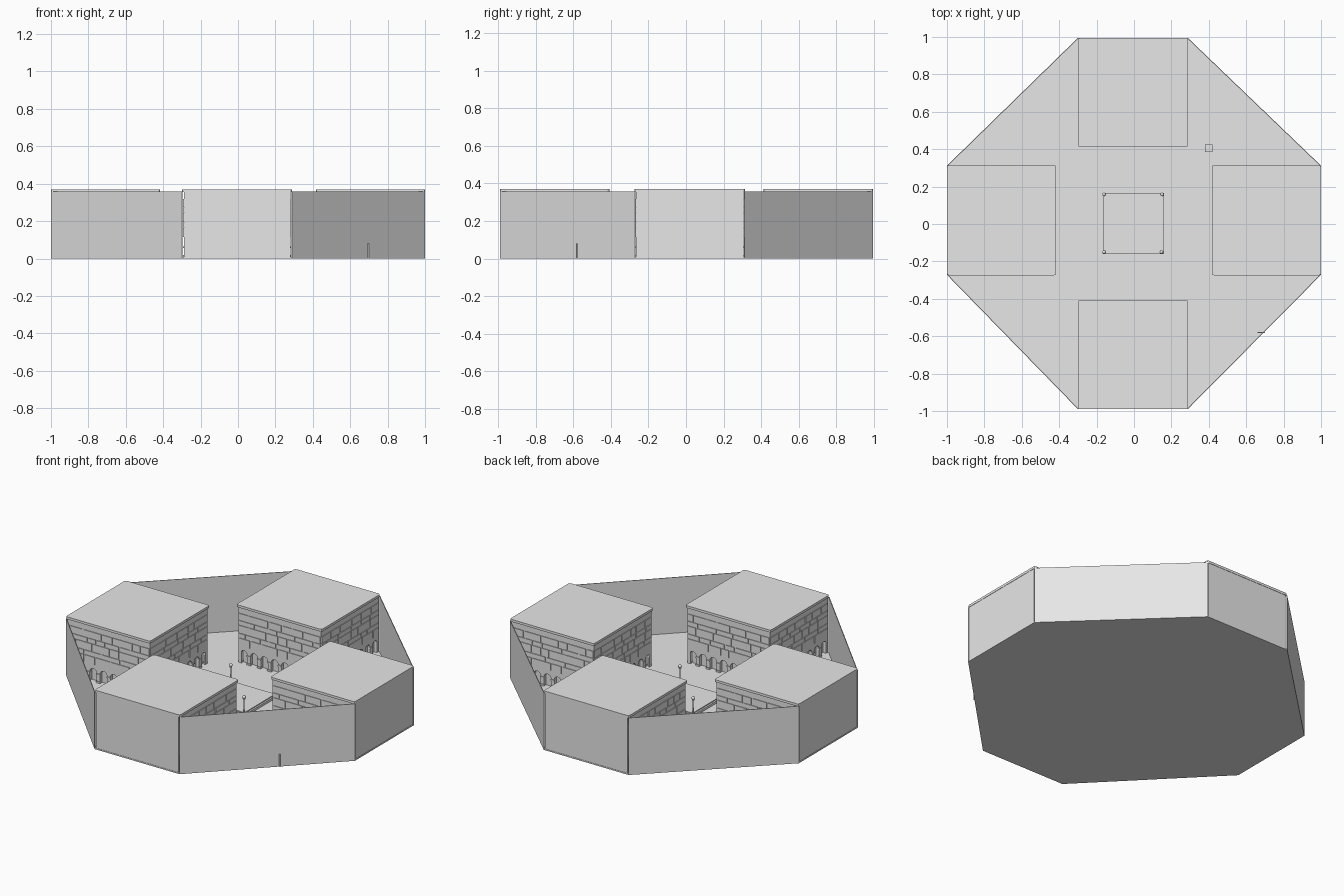
import bpy, bmesh, math, random
from mathutils import Matrix, Vector

if "Cube" in bpy.data.objects:
    bpy.data.objects.remove(bpy.data.objects["Cube"])

random.seed(4)
stone = bpy.data.materials.new("pale_grey_stone")
stone.diffuse_color = (0.8, 0.8, 0.8, 1)
stone.use_nodes = True
stone.node_tree.nodes["Principled BSDF"].inputs["Base Color"].default_value = stone.diffuse_color


def finish(name, bm, smooth=False):
    bmesh.ops.recalc_face_normals(bm, faces=bm.faces)
    me = bpy.data.meshes.new(name)
    bm.to_mesh(me)
    bm.free()
    me.materials.append(stone)
    if smooth:
        for p in me.polygons:
            p.use_smooth = True
    ob = bpy.data.objects.new(name, me)
    bpy.context.collection.objects.link(ob)
    return ob


def box(bm, x0, x1, y0, y1, z0, z1, m=Matrix()):
    t = Matrix.Translation(((x0 + x1) / 2, (y0 + y1) / 2, (z0 + z1) / 2))
    s = Matrix.Diagonal((x1 - x0, y1 - y0, z1 - z0, 1))
    return bmesh.ops.create_cube(bm, size=1, matrix=m @ t @ s)["verts"]


def prism(bm, pts, move):
    # extrude a closed outline along a vector
    f = bm.faces.new([bm.verts.new(p) for p in pts])
    ext = bmesh.ops.extrude_face_region(bm, geom=[f], use_keep_orig=True)
    vs = [e for e in ext["geom"] if isinstance(e, bmesh.types.BMVert)]
    bmesh.ops.translate(bm, verts=vs, vec=move)


H = 0.285        # half width of a building body
ARC = 0.11       # height of the arcade
TOP = 0.355


def facade(bm, m, n=8):
    # arcade plate: wall strip with round-headed openings
    pitch = 2 * H / n
    r, spring = pitch * 0.34, 0.065
    pts = [(-H, ARC), (-H, 0)]
    for i in range(n):
        c = -H + pitch * (i + 0.5)
        pts.append((c - r, 0))
        for k in range(9):
            a = math.pi * (1 - k / 8)
            pts.append((c + r * math.cos(a), spring + r * math.sin(a)))
        pts.append((c + r, 0))
    pts += [(H, 0), (H, ARC)]
    prism(bm, [m @ Vector((u, H - 0.02, z)) for u, z in pts],
          m.to_3x3() @ Vector((0, 0.02, 0)))
    # pillar capitals and feet
    for i in range(1, n):
        u = -H + pitch * i
        box(bm, u - 0.013, u + 0.013, H - 0.01, H + 0.004, 0.057, 0.065, m)
        box(bm, u - 0.013, u + 0.013, H - 0.01, H + 0.004, 0.0, 0.018, m)
    # raised stone courses of uneven length
    z = ARC + 0.006
    for h in (0.05, 0.03, 0.05, 0.03, 0.045):
        u = -H
        while u < H - 0.01:
            e = u + random.uniform(0.05, 0.14)
            if e > H - 0.04:
                e = H
            box(bm, u + 0.003, e - 0.003, H - 0.01, H + 0.004, z, z + h - 0.004, m)
            u = e
        z += h


# four buildings, each with three dressed sides and a plain outer side
sites = {"south": (-0.005, -0.70, 0), "east": (0.71, 0.02, 90),
         "north": (-0.005, 0.705, 180), "west": (-0.71, 0.02, 270)}
for name, (x, y, deg) in sites.items():
    m = Matrix.Translation((x, y, 0)) @ Matrix.Rotation(math.radians(deg), 4, 'Z')
    bm = bmesh.new()
    box(bm, -H, H, -0.288, H, ARC, TOP, m)
    box(bm, -H + 0.02, H - 0.02, -0.288, H - 0.02, 0, ARC, m)
    box(bm, -H, H, -0.288, -0.27, 0, ARC, m)
    for k in (0, 90, -90):
        facade(bm, m @ Matrix.Rotation(math.radians(k), 4, 'Z'))
    finish(name + "_building", bm)
    # roof slab with clipped corners
    bm = bmesh.new()
    box(bm, -0.295, 0.295, -0.29, 0.293, TOP, 0.37, m)
    up = [e for e in bm.edges if abs(e.verts[0].co.z - e.verts[1].co.z) > 0.01]
    bmesh.ops.bevel(bm, geom=up, offset=0.012, segments=2, affect='EDGES', profile=0.5)
    finish(name + "_roof", bm)

# octagonal ground slab
octagon = [(-0.30, 0.995), (0.288, 0.995), (1, 0.312), (1, -0.272),
           (0.288, -0.99), (-0.30, -0.99), (-1, -0.272), (-1, 0.312)]
bm = bmesh.new()
prism(bm, [(x, y, 0) for x, y in octagon], (0, 0, 0.008))
finish("ground_slab", bm)

# thin diagonal boundary walls
for i, name in ((1, "northeast"), (3, "southeast"), (5, "southwest"), (7, "northwest")):
    a, b = Vector(octagon[i]), Vector(octagon[(i + 1) % 8])
    d = (b - a).normalized()
    inward = Vector((d.y, -d.x)) * 0.004
    bm = bmesh.new()
    prism(bm, [(*p, 0.004) for p in (a, b, b + inward, a + inward)], (0, 0, TOP - 0.002))
    finish(name + "_wall", bm)

# raised square in the middle of the yard
bm = bmesh.new()
box(bm, -0.165, 0.16, -0.16, 0.165, 0, 0.022)
box(bm, -0.155, 0.15, -0.15, 0.155, 0.02, 0.028)
finish("central_platform", bm)

# lamp posts at the platform corners
for i, (x, y) in enumerate([(-0.16, -0.15), (0.147, -0.15), (0.15, 0.158), (-0.16, 0.158)]):
    bm = bmesh.new()
    for r1, r2, z0, z1 in ((0.009, 0.006, 0.0, 0.045), (0.004, 0.003, 0.045, 0.115),
                           (0.008, 0.008, 0.112, 0.117)):
        bmesh.ops.create_cone(bm, cap_ends=True, segments=10, radius1=r1, radius2=r2,
                              depth=z1 - z0, matrix=Matrix.Translation((x, y, (z0 + z1) / 2)))
    finish("lamp_post_%d" % (i + 1), bm)
    bm = bmesh.new()
    bmesh.ops.create_uvsphere(bm, u_segments=12, v_segments=8, radius=0.01,
                              matrix=Matrix.Translation((x, y, 0.125)))
    finish("lamp_globe_%d" % (i + 1), bm, True)

# small block in the northeast corner and thin marker by the southeast wall
bm = bmesh.new()
box(bm, 0.38, 0.42, 0.385, 0.425, 0, 0.06)
finish("corner_block", bm)
bm = bmesh.new()
box(bm, 0.66, 0.70, -0.583, -0.578, 0, 0.08)
finish("wall_marker", bm)
